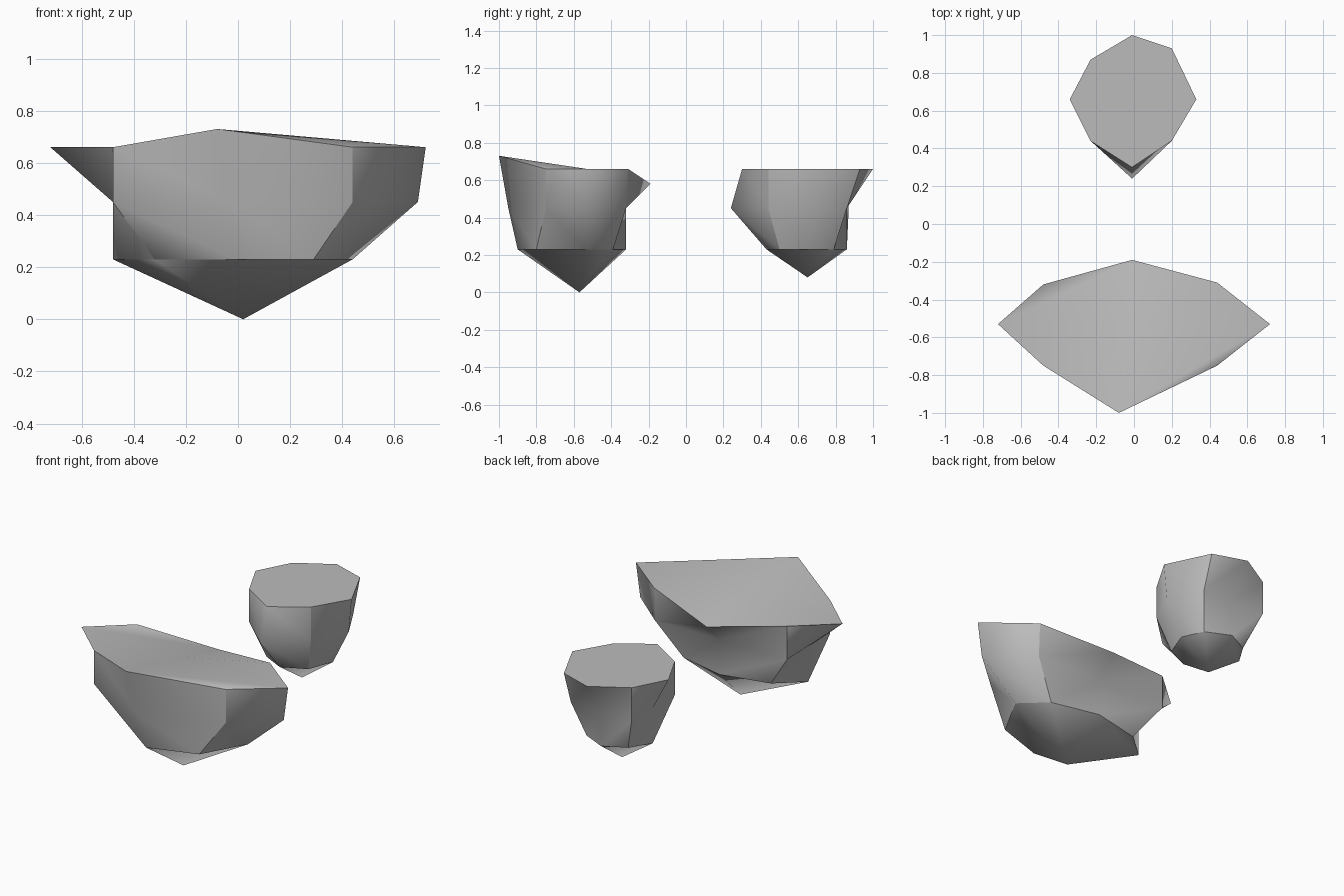
import bpy
import bmesh

cube = bpy.data.objects.get("Cube")
if cube:
    bpy.data.objects.remove(cube, do_unlink=True)

# Single stone colour
stone = bpy.data.materials.new("stone_grey")
stone.use_nodes = True
grey = (0.5, 0.5, 0.5, 1)
stone.diffuse_color = grey
stone.node_tree.nodes["Principled BSDF"].inputs["Base Color"].default_value = grey

# Ring order, counter-clockwise from above
FRONT, FRONT_R, RIGHT, BACK_R, BACK, BACK_L, LEFT, FRONT_L = range(8)
CORNERS = (FRONT_R, BACK_R, BACK_L, FRONT_L)


def close_ring(bm, ring, centre):
    """Fill a ring with triangles around a centre point."""
    for a, b, c in (
        (FRONT, FRONT_R, RIGHT), (FRONT, RIGHT, None),
        (FRONT_L, FRONT, None), (LEFT, FRONT_L, None),
        (RIGHT, BACK_R, None), (BACK_R, BACK, None),
        (BACK, LEFT, None), (BACK, BACK_L, LEFT),
    ):
        bm.faces.new((ring[a], ring[b], centre if c is None else ring[c]))


def floating_rock(name, top, middle, bottom, crown, tip, lift):
    """Box-like rock: cap, four softly bulging walls and a pointed underside.
    lift holds height offsets for single top corners."""
    bm = bmesh.new()
    rings = []
    for outline, height in ((top, 0.66), (middle, 0.45), (bottom, 0.23)):
        rings.append([bm.verts.new((x, y, height)) for x, y in outline])
    for corner, offset in lift.items():
        rings[0][corner].co.z += offset

    # Cap and underside
    close_ring(bm, rings[0], bm.verts.new(crown))
    close_ring(bm, rings[2], bm.verts.new(tip))

    # Walls, folded along one diagonal of every panel
    for upper, lower in zip(rings, rings[1:]):
        for i in range(8):
            j = (i + 1) % 8
            if BACK_R <= i <= LEFT:
                bm.faces.new((upper[i], lower[i], upper[j]))
                bm.faces.new((lower[i], lower[j], upper[j]))
            else:
                bm.faces.new((upper[i], lower[i], lower[j]))
                bm.faces.new((upper[i], lower[j], upper[j]))
    bmesh.ops.recalc_face_normals(bm, faces=bm.faces)

    # Smooth panels with hard rims and hard wall corners
    for face in bm.faces:
        face.smooth = True
    for ring in (rings[0], rings[2]):
        for i in range(8):
            bm.edges.get((ring[i], ring[(i + 1) % 8])).smooth = False
    for upper, lower in zip(rings, rings[1:]):
        for i in CORNERS:
            bm.edges.get((upper[i], lower[i])).smooth = False

    mesh = bpy.data.meshes.new(name)
    bm.to_mesh(mesh)
    bm.free()
    mesh.materials.append(stone)
    rock = bpy.data.objects.new(name, mesh)
    bpy.context.collection.objects.link(rock)


# Wide rock at the front
floating_rock(
    "wide_rock",
    top=[(-.08, -1), (.44, -.75), (.72, -.53), (.44, -.31),
         (-.01, -.19), (-.48, -.32), (-.72, -.53), (-.48, -.75)],
    middle=[(-.04, -.95), (.44, -.75), (.69, -.53), (.44, -.32),
            (-.01, -.32), (-.48, -.32), (-.48, -.53), (-.48, -.75)],
    bottom=[(-.01, -.9), (.29, -.8), (.44, -.53), (.29, -.39),
            (-.01, -.32), (-.32, -.39), (-.48, -.53), (-.32, -.58)],
    crown=(-.01, -.53, .66),
    tip=(.02, -.57, 0),
    lift={FRONT: .07, BACK: -.08},
)

# Small rock at the back
floating_rock(
    "small_rock",
    top=[(-.01, .3), (.2, .44), (.33, .66), (.2, .93),
         (-.01, 1), (-.23, .87), (-.34, .66), (-.23, .44)],
    middle=[(-.01, .24), (.2, .44), (.31, .66), (.2, .86),
            (-.01, .86), (-.23, .87), (-.23, .66), (-.23, .44)],
    bottom=[(-.01, .43), (.14, .5), (.2, .66), (.14, .79),
            (-.01, .86), (-.15, .79), (-.23, .66), (-.15, .5)],
    crown=(-.01, .66, .66),
    tip=(-.01, .65, .08),
    lift={},
)
